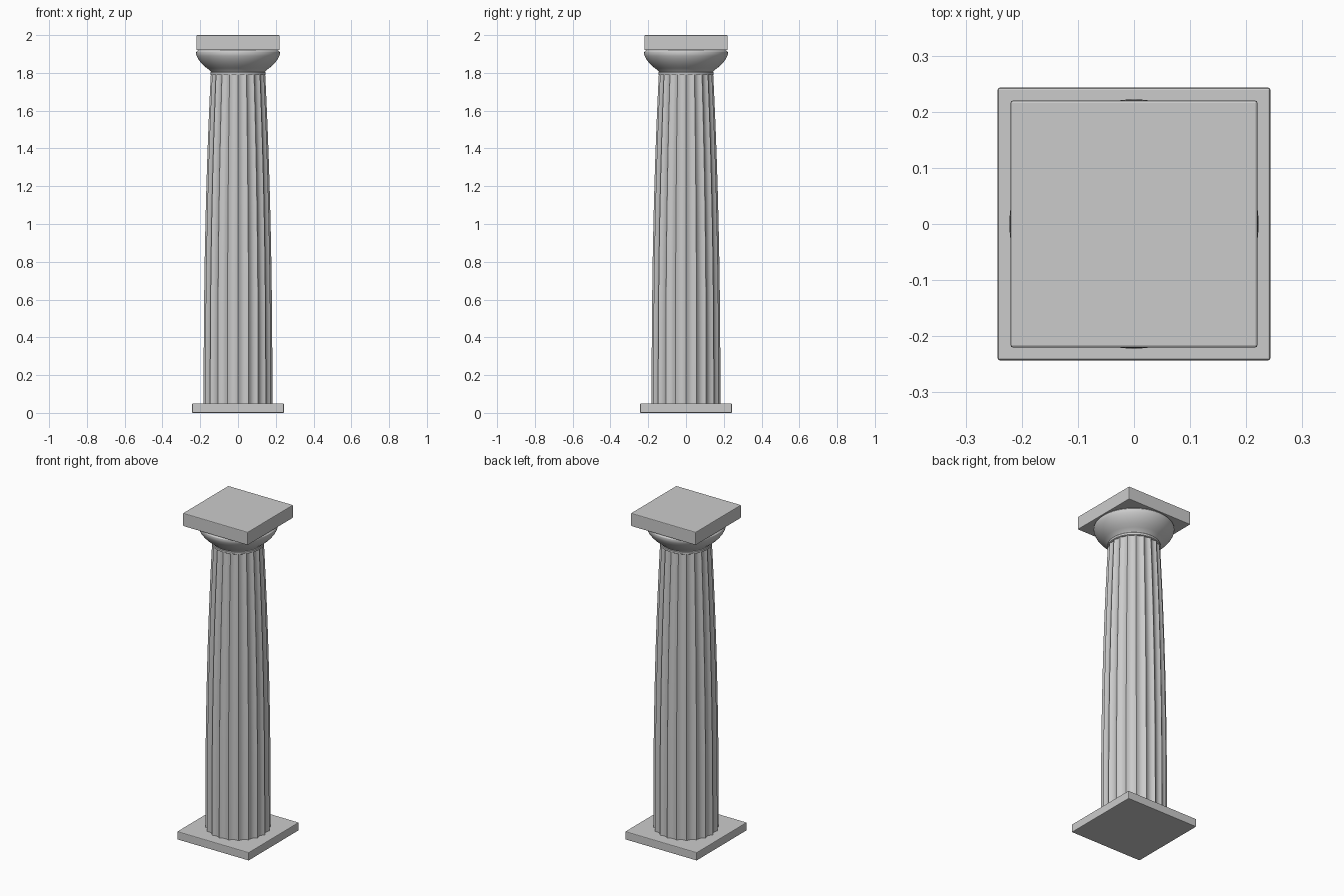
import bpy, bmesh
from math import sin, cos, pi, radians

if "Cube" in bpy.data.objects:
    bpy.data.objects.remove(bpy.data.objects["Cube"])

FLUTES, STEPS = 20, 6


def finish(name, bm, smooth=True):
    bmesh.ops.recalc_face_normals(bm, faces=bm.faces)
    mesh = bpy.data.meshes.new(name)
    bm.to_mesh(mesh)
    bm.free()
    ob = bpy.data.objects.new(name, mesh)
    bpy.context.collection.objects.link(ob)
    if smooth:
        bpy.ops.object.select_all(action='DESELECT')
        bpy.context.view_layer.objects.active = ob
        ob.select_set(True)
        bpy.ops.object.shade_smooth_by_angle(angle=radians(28))
    return ob


def slab(name, half, z0, z1):
    bm = bmesh.new()
    bmesh.ops.create_cube(bm, size=1)
    for v in bm.verts:
        v.co = (v.co.x * 2 * half, v.co.y * 2 * half, z0 + (v.co.z + 0.5) * (z1 - z0))
    ob = finish(name, bm, False)
    bev = ob.modifiers.new("edge_bevel", 'BEVEL')
    bev.width, bev.segments = 0.004, 2
    return ob


def loft(name, profile, count, shape=lambda i: 1.0):
    """Stack closed rings from (radius, z) pairs, scaled by shape(i), and cap the ends."""
    bm = bmesh.new()
    rings = [[bm.verts.new((r * shape(i) * cos(2 * pi * i / count),
                            r * shape(i) * sin(2 * pi * i / count), z))
              for i in range(count)] for r, z in profile]
    for a, b in zip(rings, rings[1:]):
        for i in range(count):
            j = (i + 1) % count
            bm.faces.new((a[i], a[j], b[j], b[i]))
    bm.faces.new(rings[0])
    bm.faces.new(rings[-1])
    return finish(name, bm)


def flute(i):
    t = (i % STEPS) / STEPS
    return 1 - 0.068 * 4 * t * (1 - t)


# Square base and top slabs
slab("base_plinth", 0.243, 0.0, 0.05)
slab("top_slab", 0.22, 1.92, 2.0)

# Fluted shaft with a gentle swelling taper
shaft = []
for k in range(17):
    t = k / 16
    shaft.append((0.182 - 0.038 * t ** 2.3, 0.048 + 1.745 * t))
loft("fluted_shaft", shaft, FLUTES * STEPS, flute)

# Round cushion capital with a small neck ring
capital = [(0.143, 1.788), (0.146, 1.79), (0.146, 1.802), (0.143, 1.805),
           (0.148, 1.812), (0.165, 1.825), (0.183, 1.84), (0.199, 1.857),
           (0.211, 1.874), (0.219, 1.89), (0.222, 1.901), (0.221, 1.91),
           (0.216, 1.917), (0.208, 1.921)]
loft("cushion_capital", capital, 96)
